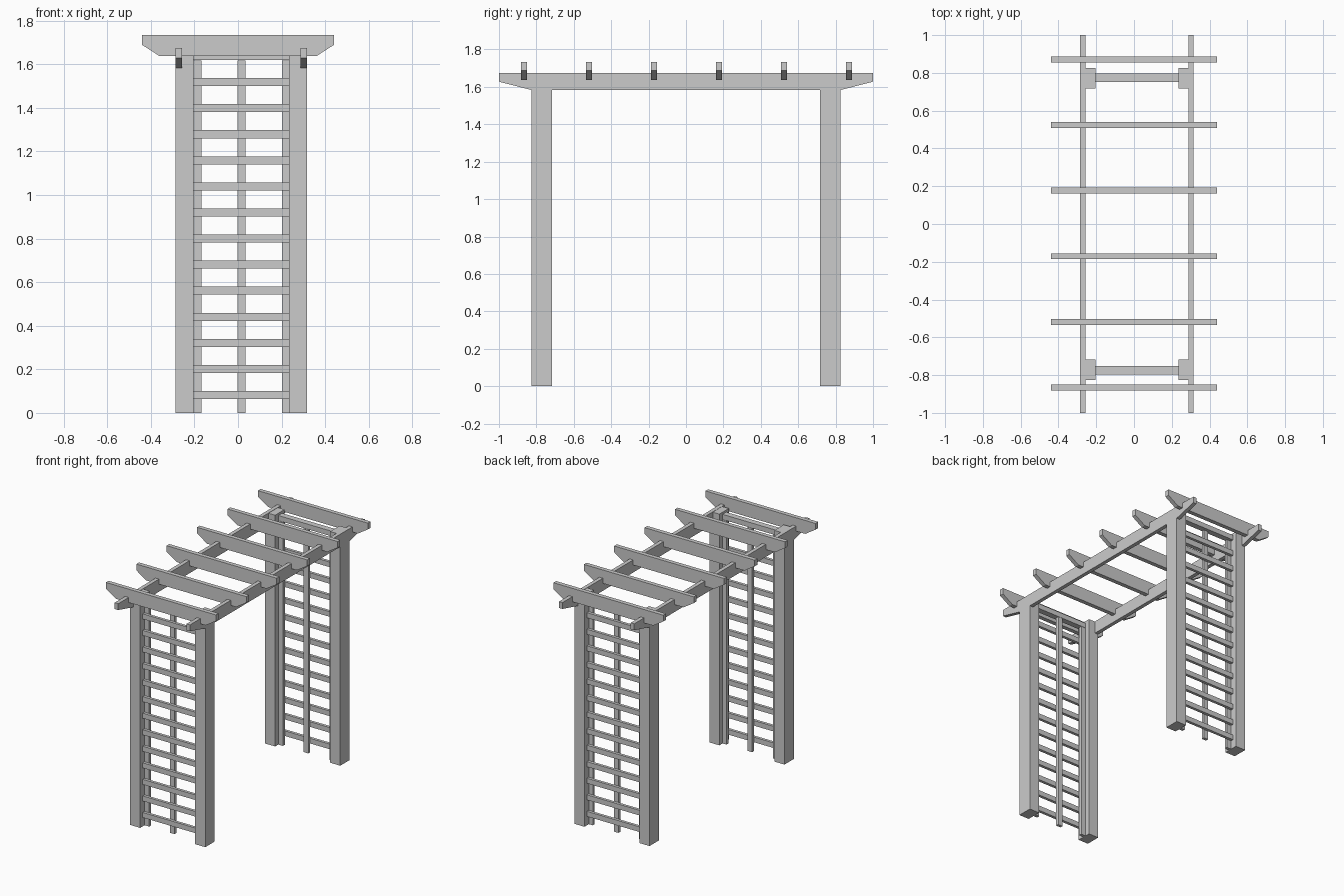
import bpy, bmesh

if "Cube" in bpy.data.objects:
    bpy.data.objects.remove(bpy.data.objects["Cube"])

CX = 0.015          # centre line of the post frame
POST_Y = 0.771      # post centre distance from the middle


def prism(name, pts, axis, a, b):
    """Extrude a 2D profile from a to b along 'x', 'y' or 'z'."""
    def place(p, t):
        return {'x': (t, p[0], p[1]), 'y': (p[0], t, p[1]), 'z': (p[0], p[1], t)}[axis]
    bm = bmesh.new()
    lo = [bm.verts.new(place(p, a)) for p in pts]
    hi = [bm.verts.new(place(p, b)) for p in pts]
    n = len(pts)
    bm.faces.new(lo)
    bm.faces.new(hi)
    for i in range(n):
        bm.faces.new((lo[i], lo[(i + 1) % n], hi[(i + 1) % n], hi[i]))
    bmesh.ops.recalc_face_normals(bm, faces=bm.faces)
    me = bpy.data.meshes.new(name)
    bm.to_mesh(me)
    bm.free()
    ob = bpy.data.objects.new(name, me)
    bpy.context.collection.objects.link(ob)
    return ob


def box(name, x0, x1, y0, y1, z0, z1):
    return prism(name, [(x0, y0), (x1, y0), (x1, y1), (x0, y1)], 'z', z0, z1)


# Posts, notched on the outside to carry the side beams
for sx in (-1, 1):
    prof = [(0.22, 0), (0.301, 0), (0.301, 1.583), (0.273, 1.583),
            (0.273, 1.672), (0.22, 1.672)]
    prof = [(CX + sx * x, z) for x, z in prof]
    for sy in (-1, 1):
        prism("post", prof, 'y', sy * (POST_Y - 0.054), sy * (POST_Y + 0.054))

# Side beams with tapered ends
beam = [(-1, 1.628), (-0.825, 1.583), (0.825, 1.583), (1, 1.628), (1, 1.674), (-1, 1.674)]
for sx in (-1, 1):
    prism("side_beam", beam, 'x', CX + sx * 0.273, CX + sx * 0.301)

# Roof rafters with chamfered lower corners
rafter = [(-0.44, 1.689), (-0.359, 1.637), (0.359, 1.637), (0.44, 1.689),
          (0.44, 1.734), (-0.44, 1.734)]
for i in range(6):
    y = -0.866 + i * 0.3475
    prism("rafter", rafter, 'y', y - 0.0155, y + 0.0155)

# Trellis panels: upright slats on the inside, rungs on the outside
for sy in (-1, 1):
    y_in, y_mid, y_out = (sy * (POST_Y + d) for d in (-0.018, 0.004, 0.025))
    for x0, x1 in ((-0.205, -0.168), (-0.002, 0.035), (0.203, 0.235)):
        box("trellis_slat", x0, x1, y_in, y_mid, 0, 1.618)
    for k in range(14):
        z = 0.082 + k * 0.1197
        inner = y_in if k == 13 else y_mid
        box("trellis_rung", -0.205, 0.235, inner, y_out, z - 0.0185, z + 0.0185)
